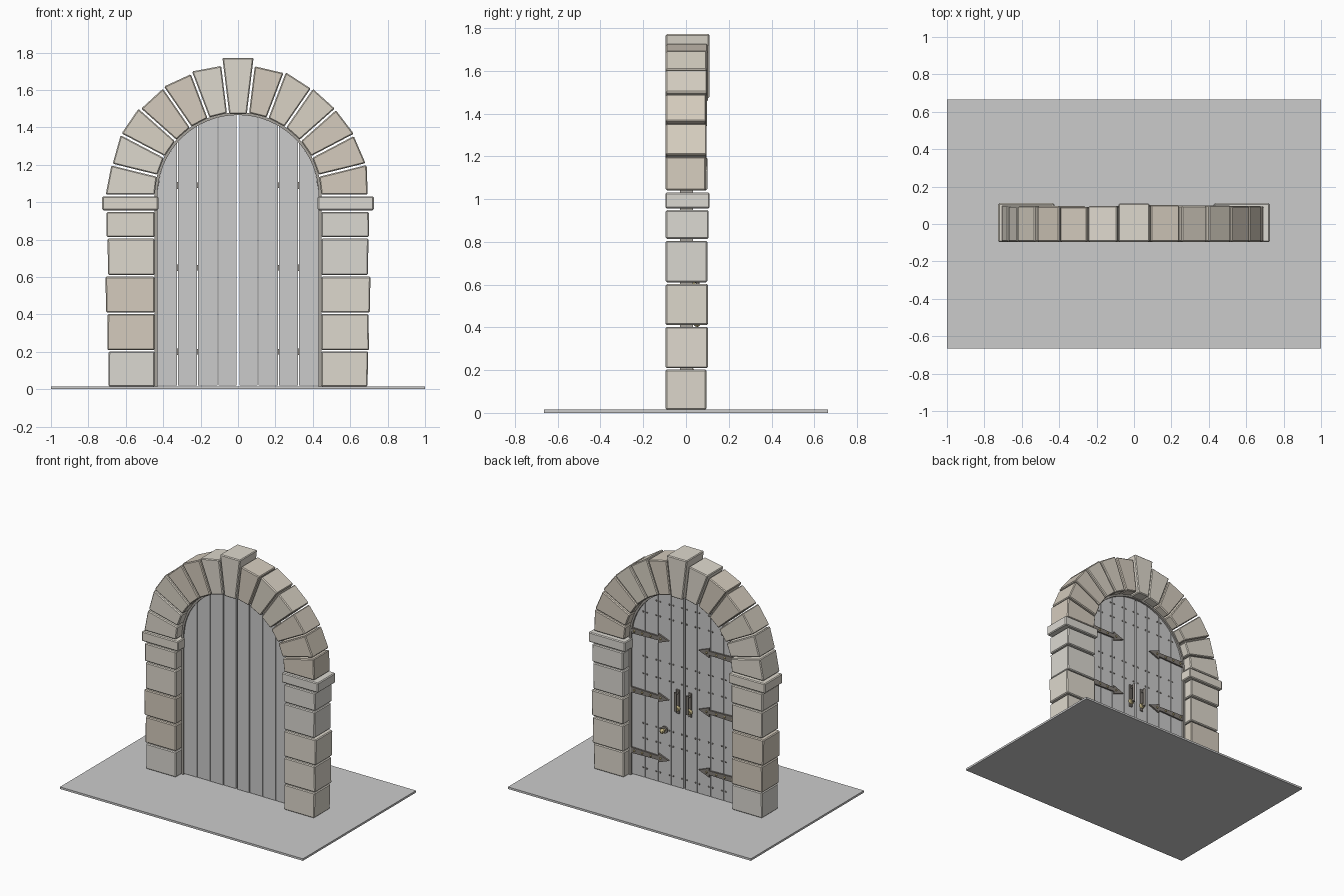
import bpy, bmesh, math, random
from mathutils import Matrix, Vector

if "Cube" in bpy.data.objects:
    bpy.data.objects.remove(bpy.data.objects["Cube"])

random.seed(4)
SPRING = 1.035          # height of the arch centre
DOOR_BACK = 0.018       # y of the door's detailed face


def material(name, rgb):
    m = bpy.data.materials.new(name)
    m.diffuse_color = (*rgb, 1)
    m.use_nodes = True
    m.node_tree.nodes["Principled BSDF"].inputs["Base Color"].default_value = m.diffuse_color
    return m


STONES = [material("stone_tan", (0.66, 0.60, 0.51)),
          material("stone_warm", (0.70, 0.65, 0.56)),
          material("stone_pale", (0.73, 0.69, 0.61)),
          material("stone_grey", (0.71, 0.69, 0.64))]
IRON = material("dark_iron", (0.22, 0.20, 0.18))
BRASS = material("brass", (0.52, 0.44, 0.22))
FRAME = material("frame_dark", (0.38, 0.36, 0.33))


def finish(name, bm, mat=None):
    bmesh.ops.recalc_face_normals(bm, faces=bm.faces)
    me = bpy.data.meshes.new(name)
    bm.to_mesh(me)
    bm.free()
    ob = bpy.data.objects.new(name, me)
    bpy.context.collection.objects.link(ob)
    if mat:
        me.materials.append(mat)
    return ob


def prism(name, outline, y0, y1, mat=None, bevel=0):
    """Extrude an x-z outline from y0 to y1."""
    bm = bmesh.new()
    face = bm.faces.new([bm.verts.new((x, y0, z)) for x, z in outline])
    ext = bmesh.ops.extrude_face_region(bm, geom=[face])
    for v in ext["geom"]:
        if isinstance(v, bmesh.types.BMVert):
            v.co.y = y1
    ob = finish(name, bm, mat)
    if bevel:
        mod = ob.modifiers.new("bevel", 'BEVEL')
        mod.width, mod.segments = bevel, 1
    return ob


def rect(x0, x1, z0, z1):
    return [(x0, z0), (x1, z0), (x1, z1), (x0, z1)]


def rod(name, x, y, z, r, length, axis, mat, r2=None, sides=12):
    bm = bmesh.new()
    rot = Matrix.Rotation(math.radians(-90), 4, 'X') if axis == 'Y' else Matrix()
    bmesh.ops.create_cone(bm, cap_ends=True, segments=sides, radius1=r,
                          radius2=r if r2 is None else r2, depth=length,
                          matrix=Matrix.Translation((x, y, z)) @ rot)
    return finish(name, bm, mat)


def studs(name, points, y, r, mat):
    """Many small domed nail heads in one mesh."""
    bm = bmesh.new()
    for x, z in points:
        bmesh.ops.create_uvsphere(bm, u_segments=8, v_segments=6, radius=r,
                                  matrix=Matrix.Translation((x, y, z)))
    return finish(name, bm, mat)


# Ground slab
prism("ground_slab", rect(-1, 1, 0, 0.015), -0.665, 0.665)

# Jamb stones and capitals: bottom, top, outer x, back y
courses = [(0.015, 0.203, 0.694, 0.095), (0.209, 0.402, 0.699, 0.102),
           (0.411, 0.602, 0.706, 0.103), (0.611, 0.805, 0.697, 0.100),
           (0.814, 0.948, 0.701, 0.106)]
for s, side in ((-1, "left"), (1, "right")):
    for i, (z0, z1, xo, yb) in enumerate(courses):
        j = [random.uniform(-0.003, 0.003) for _ in range(2)]
        pts = [(s * 0.445, z0), (s * (xo + j[0]), z0), (s * (xo + j[1]), z1), (s * 0.445, z1)]
        prism(f"jamb_stone_{side}_{i}", pts, -0.095, yb, random.choice(STONES), 0.006)
    prism(f"capital_{side}", rect(*sorted((s * 0.426, s * 0.726)), 0.957, 1.03),
          -0.097, 0.111, STONES[3 if s > 0 else 2], 0.006)

# Arch stones, with a taller keystone in the middle
STEP = math.pi / 13
for k in range(-6, 7):
    a = k * STEP
    key = k == 0
    ri = 0.437 if key else 0.446
    ro = 0.737 if key else 0.700
    d = Vector((math.sin(a), math.cos(a)))
    t = Vector((math.cos(a), -math.sin(a)))
    pts = []
    for r, sgn in ((ri, -1), (ri, 1), (ro, 1), (ro, -1)):
        rr = r if key or r == ri else r + random.uniform(-0.008, 0.009)
        h = STEP / 2
        p = d * rr * (1 if key else math.cos(h)) + t * sgn * (rr * math.sin(h) - 0.0055)
        pts.append((p.x, p.y + SPRING))
    prism("keystone" if key else f"arch_stone_{k + 6}", pts, -0.095,
          0.110 if key else random.uniform(0.09, 0.102),
          STONES[2] if key else random.choice(STONES[:3]), 0.006)

# Thin dark frame lining the opening
arc = [math.pi * i / 32 for i in range(33)]
outline = []
for r, seq in ((0.446, arc), (0.431, arc[::-1])):
    run = [(r * math.cos(a), SPRING + r * math.sin(a)) for a in seq]
    end = math.copysign(r, run[-1][0])
    outline += [(-end, 0.015)] + run + [(end, 0.015)]
prism("door_frame", outline, -0.028, 0.032, FRAME)

# Door planks, four to each leaf, cut to the arch
edges = [0.005, 0.107, 0.216, 0.324, 0.432]
R = 0.431
for s, side in ((-1, "left"), (1, "right")):
    for i in range(4):
        x0, x1 = edges[i] + 0.002, edges[i + 1] - 0.002
        top = []
        for n in range(9):
            x = x1 + (x0 - x1) * n / 8
            top.append((s * x, SPRING + math.sqrt(max(R * R - x * x, 0))))
        dy = random.choice((0, 0.002))
        prism(f"plank_{side}_{i}", [(s * x0, 0.02), (s * x1, 0.02)] + top,
              -0.016 - dy, DOOR_BACK)

# Nail heads in rows across the planks
nails = []
for s in (-1, 1):
    for i in range(4):
        for z in (0.09, 0.31, 0.42, 0.79, 0.92, 1.25, 1.36):
            for x in (edges[i] + 0.016, edges[i + 1] - 0.016):
                if math.hypot(x, max(z - SPRING, 0)) < 0.41:
                    nails.append((s * x, z))
studs("door_nails", nails, DOOR_BACK, 0.006, IRON)

# Strap hinges with arrow tips, rivets, and pull handles
for s, side in ((-1, "left"), (1, "right")):
    for i, z in enumerate((0.2, 0.65, 1.09)):
        shape = [(0.43, -0.021), (0.21, -0.015), (0.21, -0.034), (0.122, 0),
                 (0.21, 0.034), (0.21, 0.015), (0.43, 0.021)]
        prism(f"hinge_strap_{side}_{i}", [(s * x, z + dz) for x, dz in shape],
              DOOR_BACK, DOOR_BACK + 0.012, IRON)
        studs(f"hinge_rivets_{side}_{i}", [(s * x, z) for x in (0.19, 0.27, 0.34, 0.405)],
              DOOR_BACK + 0.012, 0.008, BRASS)
    x = s * 0.05
    prism(f"handle_plate_{side}", rect(x - 0.014, x + 0.014, 0.57, 0.75),
          DOOR_BACK, DOOR_BACK + 0.009, IRON, 0.003)
    rod(f"handle_grip_{side}", x, 0.055, 0.67, 0.009, 0.14, 'Z', IRON)
    for z in (0.615, 0.725):
        rod(f"handle_post_{side}", x, 0.038, z, 0.007, 0.034, 'Y', IRON)
    rod(f"handle_boss_{side}", x, 0.034, 0.61, 0.021, 0.02, 'Y', BRASS, 0.016)

# Round lock on one leaf
rod("lock_plate", 0.16, DOOR_BACK + 0.005, 0.42, 0.026, 0.01, 'Y', IRON, sides=16)
rod("lock_stem", 0.16, DOOR_BACK + 0.018, 0.42, 0.01, 0.03, 'Y', BRASS)
studs("lock_knob", [(0.16, 0.42)], DOOR_BACK + 0.034, 0.018, BRASS)
